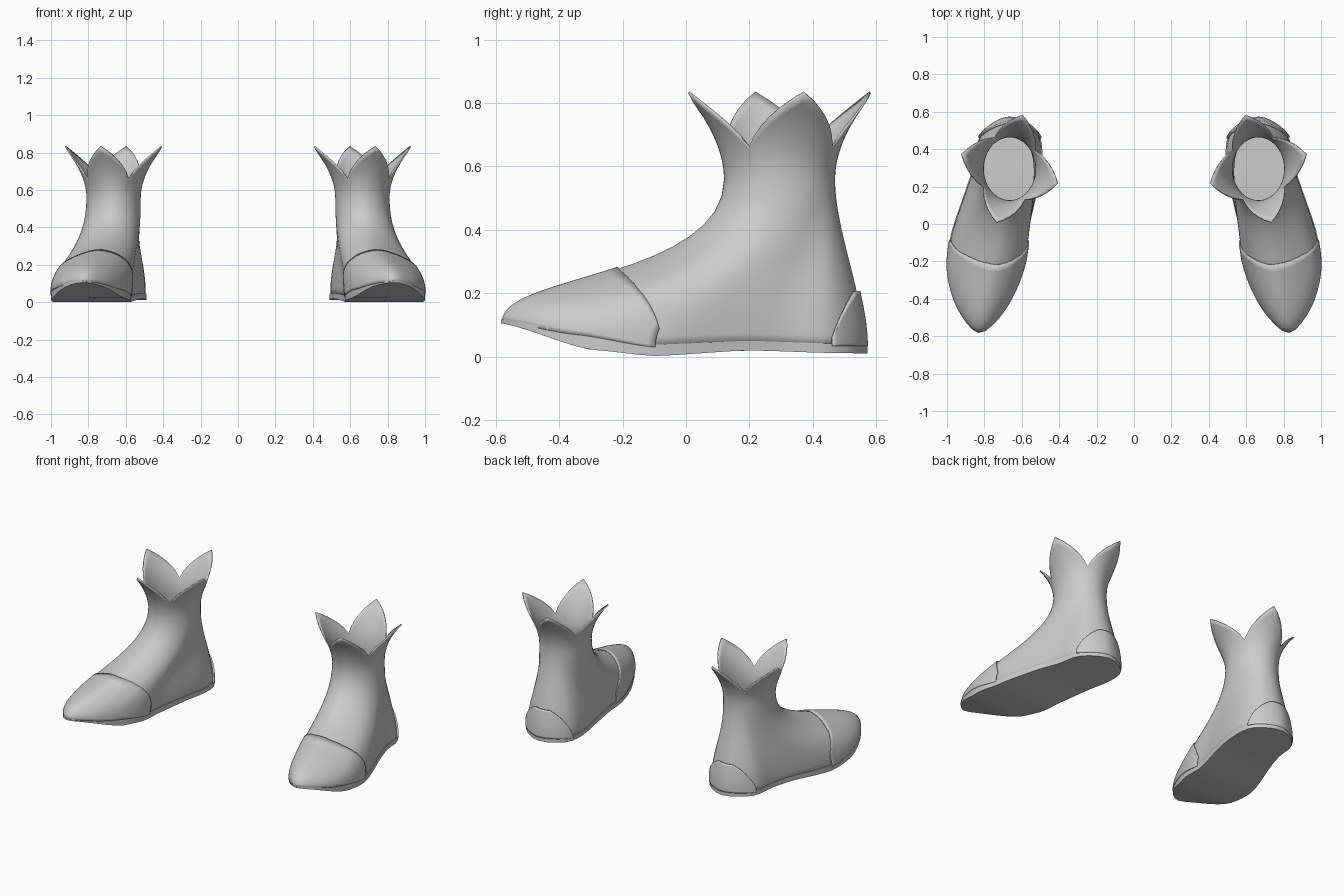
import bpy, math
from mathutils import Vector

if "Cube" in bpy.data.objects:
    bpy.data.objects.remove(bpy.data.objects["Cube"])

N = 48                      # columns around the boot, 0 = toe, 24 = heel
grey = bpy.data.materials.new("grey_leather")
grey.diffuse_color = (0.6, 0.6, 0.6, 1)
grey.use_nodes = True
grey.node_tree.nodes["Principled BSDF"].inputs["Base Color"].default_value = grey.diffuse_color

# Sole outline, counter-clockwise from the toe; the heel is the ninth point
OUTLINE = [(.83, -.583), (.93, -.48), (.985, -.34), (1.0, -.2), (.975, -.04), (.915, .14),
           (.855, .32), (.82, .48), (.67, .573), (.52, .5), (.49, .36), (.525, .14),
           (.565, -.04), (.58, -.2), (.635, -.36), (.72, -.5)]


def lerp_table(table, y):
    for (a, za), (b, zb) in zip(table, table[1:]):
        if y <= b:
            k = max(0, (y - a) / (b - a))
            k = k * k * (3 - 2 * k) * .4 + k * .6
            return za + (zb - za) * k
    return table[-1][1]


def sole_top(y):
    return lerp_table([(-.58, .118), (-.35, .078), (-.1, .038), (.2, .05), (.45, .042), (.58, .042)], y)


def sole_bottom(y):
    return lerp_table([(-.58, .105), (-.3, .022), (-.1, .002), (.2, .02), (.45, .012), (.58, .01)], y)


def outline(i):
    """Closed smooth curve through the sole outline."""
    n = len(OUTLINE)
    u = (i % N) / N * n
    k, t = int(u), u - int(u)
    a, b, c, d = (Vector(OUTLINE[(k + j) % n]) for j in (-1, 0, 1, 2))
    return .5 * (2 * b + (c - a) * t + (2 * a - 5 * b + 4 * c - d) * t * t
                 + (3 * b - a - 3 * c + d) * t ** 3)


def ankle(i, z, flare=0):
    ang = math.radians(-90 + 360 * i / N)
    return Vector((.665 + (.145 + flare) * math.cos(ang), .295 + (.175 + flare) * math.sin(ang), z))


def upper(i, t):
    """Point on the upper: column i, from the sole (t=0) to the ankle (t=1)."""
    o = outline(i)
    o = Vector((.72, 0)) + (o - Vector((.72, 0))) * .982
    s, a = Vector((o.x, o.y, sole_top(o.y) - .008)), ankle(i, .56)
    c = math.cos(2 * math.pi * i / N)
    h1 = .19 - .05 * c if c > 0 else .19 + .03 * c
    h2 = .28 + .03 * c if c > 0 else .28 + .12 * c
    p1 = s + Vector(((s.x - .72) * .03, s.y * .03 if c > 0 else 0, h1))
    p2 = a - Vector((0, 0, h2))
    q = 1 - t
    return q ** 3 * s + 3 * q * q * t * p1 + 3 * q * t * t * p2 + t ** 3 * a


def add_object(name, verts, faces, thickness=0, offset=-1):
    me = bpy.data.meshes.new(name)
    me.from_pydata(verts, [], faces)
    me.materials.append(grey)
    ob = bpy.data.objects.new(name, me)
    bpy.context.collection.objects.link(ob)
    bpy.context.view_layer.objects.active = ob
    ob.select_set(True)
    bpy.ops.object.shade_smooth_by_angle(angle=math.radians(40))
    if thickness:
        m = ob.modifiers.new("thickness", 'SOLIDIFY')
        m.thickness, m.offset = thickness, offset
    ob.modifiers.new("pair", 'MIRROR')
    ob.select_set(False)


def grid(name, columns, closed, thickness, offset):
    """Sheet from columns of points running upward."""
    n, r = len(columns), len(columns[0])
    faces = [(c * r + k, (c + 1) % n * r + k, (c + 1) % n * r + k + 1, c * r + k + 1)
             for c in range(n if closed else n - 1) for k in range(r - 1)]
    add_object(name, [p for col in columns for p in col], faces, thickness, offset)


# Upper with four flared petals at the cuff
columns = []
for i in range(N):
    col = [upper(i, k / 16) for k in range(17)]
    off = abs((-90 + 360 * i / N - 15 + 45) % 90 - 45) / 45     # 0 at a tip, 1 in a notch
    top = .66 + .172 * (1 - off) ** .85
    for k in range(1, 9):
        z = .56 + (top - .56) * k / 8
        col.append(ankle(i, z, .122 * ((z - .56) / .27) ** 1.9))
    columns.append(col)
grid("boot_upper", columns, True, .007, -1)


# Raised caps: part of the upper that satisfies a rule, followed up each column
def cap(name, start, end, inside, thickness):
    cols, steps = [], 64
    for j in range(steps + 1):
        i = start + (end - start) * j / steps
        t = 0
        while t < .9 and inside(upper(i, t)):
            t += .004
        if t > 0:
            cols.append([upper(i, t * k / 14) for k in range(15)])
    grid(name, cols, False, thickness, 1)


cap("toe_cap", -14, 14,
    lambda p: p.y < -.08 - .12 * (max(0, p.z - .04) / .22) ** 2, .007)
cap("heel_cap", 17, 31,
    lambda p: p.y > .455 + .07 * (max(0, p.z - .04) / .16) ** 1.3 and p.z < .205, .011)

# Sole: curved slab closed across its width
rim = [outline(i) for i in range(N)]
verts = [(p.x, p.y, sole_bottom(p.y)) for p in rim] + [(p.x, p.y, sole_top(p.y)) for p in rim]
faces = [(i, (i + 1) % N, N + (i + 1) % N, N + i) for i in range(N)]
for i in range(N // 2):
    a, b, c, d = i, i + 1, N - i - 1, (N - i) % N
    strip = list(dict.fromkeys((a, b, c, d)))
    faces.append(tuple(N + v for v in strip))
    faces.append(tuple(reversed(strip)))
add_object("sole", verts, faces)
